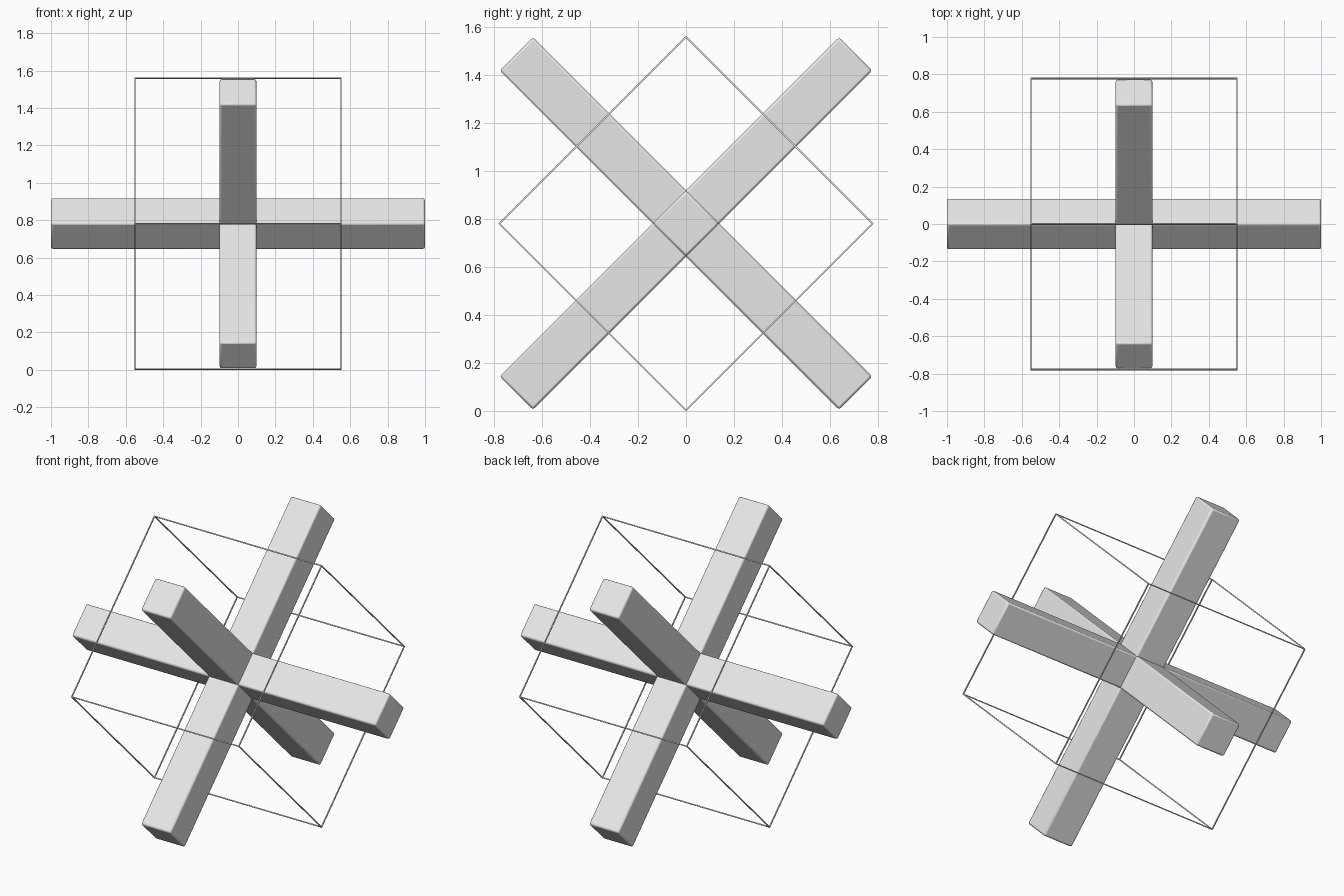
import bpy, bmesh, math
from mathutils import Matrix, Vector

if "Cube" in bpy.data.objects:
    bpy.data.objects.remove(bpy.data.objects["Cube"], do_unlink=True)

ARM = 1.0        # half length of each beam
HALF_W = 0.098   # half width of each beam
CAGE = 0.55      # half size of the wire cage
WIRE = 0.003     # half thickness of the cage wires
MID_Z = 0.782    # height of the crossing point

# Everything is tilted 45 degrees about the x axis
TILT = Matrix.Translation((0, 0, MID_Z)) @ Matrix.Rotation(math.radians(45), 4, 'X')


def make_material(name, colour):
    mat = bpy.data.materials.new(name)
    mat.use_nodes = True
    mat.diffuse_color = colour
    mat.node_tree.nodes["Principled BSDF"].inputs["Base Color"].default_value = colour
    return mat


def add_box(bm, centre, half):
    size = Matrix.Diagonal((*(2 * h for h in half), 1))
    bmesh.ops.create_cube(bm, size=1, matrix=Matrix.Translation(centre) @ size)


def finish(bm, name, mat):
    mesh = bpy.data.meshes.new(name)
    bm.to_mesh(mesh)
    bm.free()
    mesh.materials.append(mat)
    obj = bpy.data.objects.new(name, mesh)
    obj.matrix_world = TILT
    bpy.context.collection.objects.link(obj)
    return obj


grey = make_material("light grey", (0.8, 0.8, 0.8, 1))

# Three crossing beams with softly rounded edges
for axis, name in enumerate(("cross_beam", "rising_beam", "falling_beam")):
    half = [HALF_W] * 3
    half[axis] = ARM
    bm = bmesh.new()
    add_box(bm, (0, 0, 0), half)
    beam = finish(bm, name, grey)
    bevel = beam.modifiers.new("rounded_edges", 'BEVEL')
    bevel.width = 0.01
    bevel.segments = 2
    bpy.ops.object.select_all(action='DESELECT')
    beam.select_set(True)
    bpy.context.view_layer.objects.active = beam
    bpy.ops.object.shade_smooth_by_angle(angle=math.radians(30))

# Thin cubic cage: four wires along each axis
bm = bmesh.new()
for axis in range(3):
    half = [WIRE] * 3
    half[axis] = CAGE + WIRE
    for a in (-CAGE, CAGE):
        for b in (-CAGE, CAGE):
            centre = Vector((0, 0, 0))
            centre[(axis + 1) % 3] = a
            centre[(axis + 2) % 3] = b
            add_box(bm, centre, half)
finish(bm, "wire_cage", grey)
